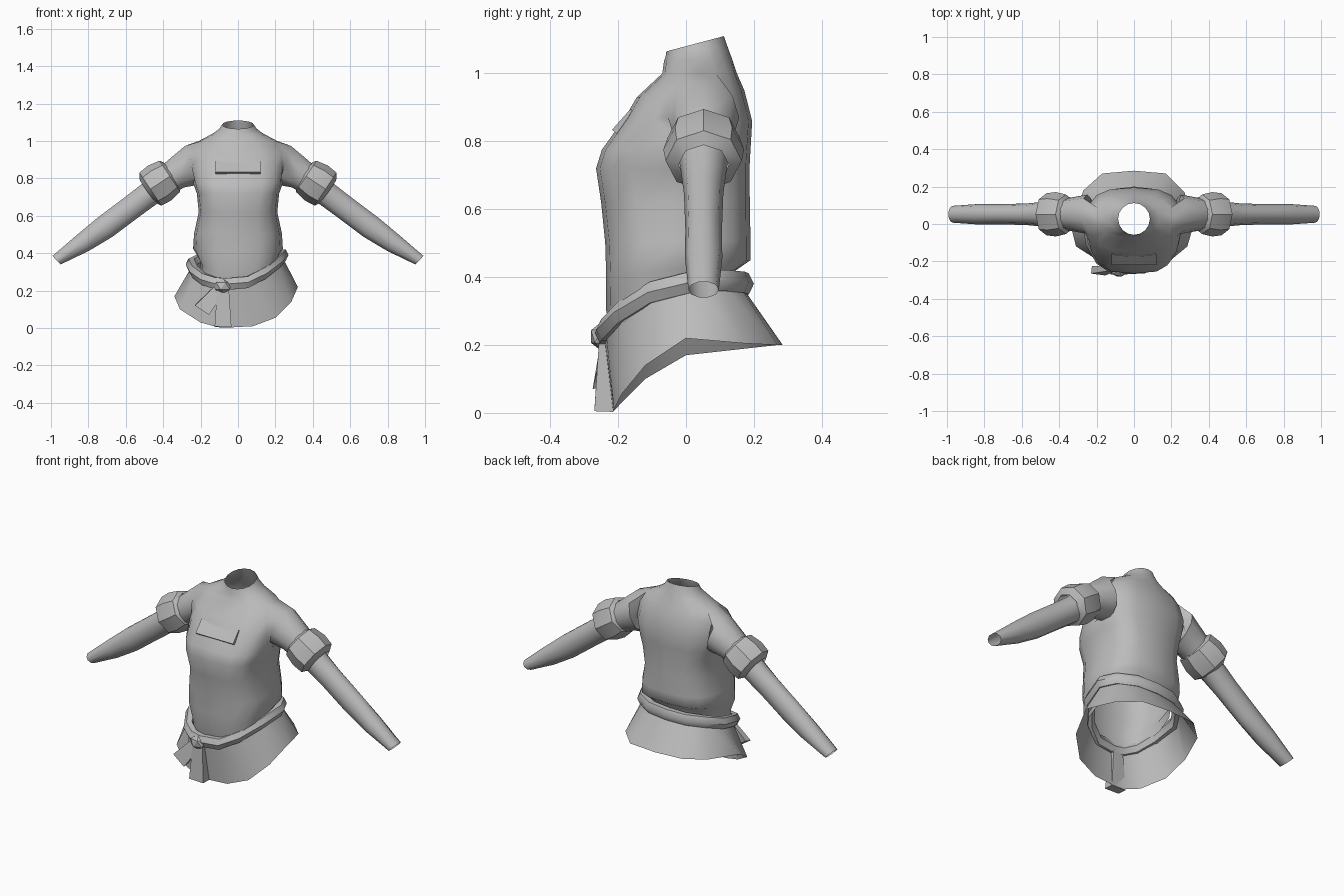
import bpy, bmesh, math
from mathutils import Vector

if "Cube" in bpy.data.objects:
    bpy.data.objects.remove(bpy.data.objects["Cube"])

grey = bpy.data.materials.new("cloth_grey")
grey.diffuse_color = (0.5, 0.5, 0.5, 1)
grey.use_nodes = True
grey.node_tree.nodes["Principled BSDF"].inputs["Base Color"].default_value = grey.diffuse_color


def finish(name, bm, angle=45):
    bmesh.ops.recalc_face_normals(bm, faces=bm.faces)
    me = bpy.data.meshes.new(name)
    bm.to_mesh(me)
    bm.free()
    me.materials.append(grey)
    ob = bpy.data.objects.new(name, me)
    bpy.context.collection.objects.link(ob)
    bpy.ops.object.select_all(action='DESELECT')
    ob.select_set(True)
    bpy.context.view_layer.objects.active = ob
    bpy.ops.object.shade_smooth_by_angle(angle=math.radians(angle))
    return ob


def loft(bm, rings, closed=False):
    """Skin a list of point rings; returns the vertex rings and face rows."""
    vs = [[bm.verts.new(p) for p in r] for r in rings]
    pairs = list(zip(vs, vs[1:])) + ([(vs[-1], vs[0])] if closed else [])
    n = len(vs[0])
    rows = [[bm.faces.new((a[j], a[(j + 1) % n], b[(j + 1) % n], b[j]))
             for j in range(n)] for a, b in pairs]
    return vs, rows


def spow(v, p):
    return math.copysign(abs(v) ** p, v)


def body_ring(zf, zb, hw, yf, yb, p, n=16):
    pts = []
    for j in range(n):
        a = 2 * math.pi * j / n
        t = (spow(math.sin(a), p) + 1) / 2
        pts.append((hw * spow(math.cos(a), p), yf + (yb - yf) * t, zf + (zb - zf) * t))
    return pts


def arm_ring(side, x, z, dx, dz, r, ry, n):
    """Ring round an arm axis pointing along (dx, dz)."""
    l = math.hypot(dx, dz)
    nx, nz = -dz / l, dx / l
    pts = []
    for j in range(n):
        a = 2 * math.pi * j / n
        k = r * math.sin(a)
        pts.append((side * (x + nx * k), 0.052 + ry * math.cos(a), z + nz * k))
    return pts


# Bodice: front z, back z, half width, front y, back y, squareness
body = [(0.24, 0.37, 0.205, -0.22, 0.14, 0.75),
        (0.30, 0.415, 0.20, -0.235, 0.14, 0.75),
        (0.40, 0.45, 0.24, -0.235, 0.19, 0.75),
        (0.50, 0.51, 0.235, -0.238, 0.19, 0.75),
        (0.62, 0.62, 0.21, -0.25, 0.188, 0.7),
        (0.72, 0.72, 0.22, -0.265, 0.187, 0.62),
        (0.775, 0.775, 0.24, -0.248, 0.19, 0.65),
        (0.87, 0.86, 0.255, -0.18, 0.195, 0.7),
        (0.93, 0.95, 0.245, -0.145, 0.172, 0.75),
        (1.00, 1.00, 0.21, -0.07, 0.15, 0.85),
        (1.035, 1.045, 0.135, -0.065, 0.135, 1),
        (1.05, 1.08, 0.10, -0.06, 0.122, 1),
        (1.065, 1.11, 0.085, -0.058, 0.112, 1)]
# Sleeve: x, z, axis x, axis z, radius, y radius
sleeve = [(0.25, 0.87, 0.95, -0.30, 0.115, 0.105),
          (0.335, 0.822, 0.84, -0.54, 0.088, 0.09),
          (0.47, 0.72, 0.80, -0.60, 0.07, 0.068),
          (0.57, 0.645, 0.80, -0.60, 0.068, 0.058),
          (0.71, 0.54, 0.80, -0.60, 0.068, 0.054),
          (0.83, 0.455, 0.80, -0.60, 0.056, 0.055),
          (0.97, 0.363, 0.72, -0.69, 0.033, 0.045)]

bm = bmesh.new()
_, rows = loft(bm, [body_ring(*r) for r in body])
for side, cols in ((1, (15, 0)), (-1, (7, 8))):
    # open an armhole and join the sleeve to it
    hole = [rows[i][j] for i in (6, 7, 8) for j in cols]
    rim = [e for e in {e for f in hole for e in f.edges}
           if sum(f in hole for f in e.link_faces) == 1]
    bmesh.ops.delete(bm, geom=hole, context='FACES')
    vs, _ = loft(bm, [arm_ring(side, *r, 10) for r in sleeve])
    first = vs[0]
    edges = [bm.edges.get((first[j], first[(j + 1) % 10])) for j in range(10)]
    bmesh.ops.bridge_loops(bm, edges=rim + edges)
finish("bodice_with_sleeves", bm, 60)

# Puffed cuffs above the elbows
for side, name in ((1, "right_cuff"), (-1, "left_cuff")):
    bm = bmesh.new()
    prof = [(-0.10, 0.078), (-0.085, 0.100), (-0.02, 0.112), (0.04, 0.106), (0.062, 0.070)]
    loft(bm, [arm_ring(side, 0.435 + 0.83 * s, 0.765 - 0.55 * s, 0.83, -0.55, r, r * 1.06, 8)
              for s, r in prof])
    finish(name, bm, 35)

# Sash path and skirt hem, starting at the knot
sash = [(-.06, -.24, .235), (.05, -.235, .245), (.14, -.19, .295), (.21, -.10, .355),
        (.24, .03, .39), (.20, .11, .39), (.11, .16, .385), (0, .17, .38),
        (-.11, .16, .375), (-.20, .11, .365), (-.25, .03, .34), (-.23, -.10, .30),
        (-.18, -.19, .26), (-.12, -.23, .24)]
hem = [(-.05, -.215, .003), (.08, -.212, .01), (.20, -.19, .055), (.285, -.12, .14),
       (.32, 0, .22), (.27, .17, .205), (.17, .27, .20), (0, .285, .20),
       (-.17, .27, .20), (-.27, .18, .19), (-.34, 0, .17), (-.31, -.12, .10),
       (-.20, -.19, .03), (-.12, -.21, .008)]

bm = bmesh.new()
loft(bm, [[(x, y, z - 0.015) for x, y, z in sash], hem])
finish("skirt", bm)

bm = bmesh.new()
rings = []
for x, y, z in sash:
    out = Vector((x, y, 0)).normalized()
    rings.append([Vector((x, y, z)) + out * 0.03 * math.cos(a) + Vector((0, 0, 0.036 * math.sin(a)))
                  for a in (math.pi * k / 3 for k in range(6))])
loft(bm, rings, closed=True)
finish("sash", bm, 50)


def slab(name, top, bottom):
    """Block between two four-point ends."""
    bm = bmesh.new()
    vs, _ = loft(bm, [top, bottom])
    bm.faces.new(vs[0])
    bm.faces.new(vs[1])
    return finish(name, bm, 30)


# Knot and hanging tails
bm = bmesh.new()
bmesh.ops.create_icosphere(bm, subdivisions=1, radius=1)
for v in bm.verts:
    v.co = (-0.08 + v.co.x * 0.05, -0.25 + v.co.y * 0.035, 0.225 + v.co.z * 0.042)
finish("sash_knot", bm, 30)
slab("long_tail",
     [(-.11, -.255, .23), (-.05, -.255, .23), (-.05, -.22, .23), (-.11, -.22, .23)],
     [(-.125, -.27, .008), (-.035, -.27, .005), (-.035, -.215, .003), (-.125, -.215, .005)])
slab("short_tail",
     [(-.13, -.25, .22), (-.085, -.25, .175), (-.085, -.225, .175), (-.13, -.225, .22)],
     [(-.23, -.265, .12), (-.155, -.275, .07), (-.15, -.235, .08), (-.225, -.225, .13)])

# Chest flap standing off the bodice at its lower edge
bm = bmesh.new()
rings = []
for k in range(5):
    x = -0.12 + 0.06 * k
    u = (x / 0.12) ** 2
    rings.append([(x, -.172 + .01 * u, .883 + .014 * u), (x, -.218, .834),
                  (x, -.198, .818), (x, -.15, .86)])
vs, _ = loft(bm, rings)
bm.faces.new(vs[0])
bm.faces.new(vs[-1])
finish("chest_flap", bm, 30)
